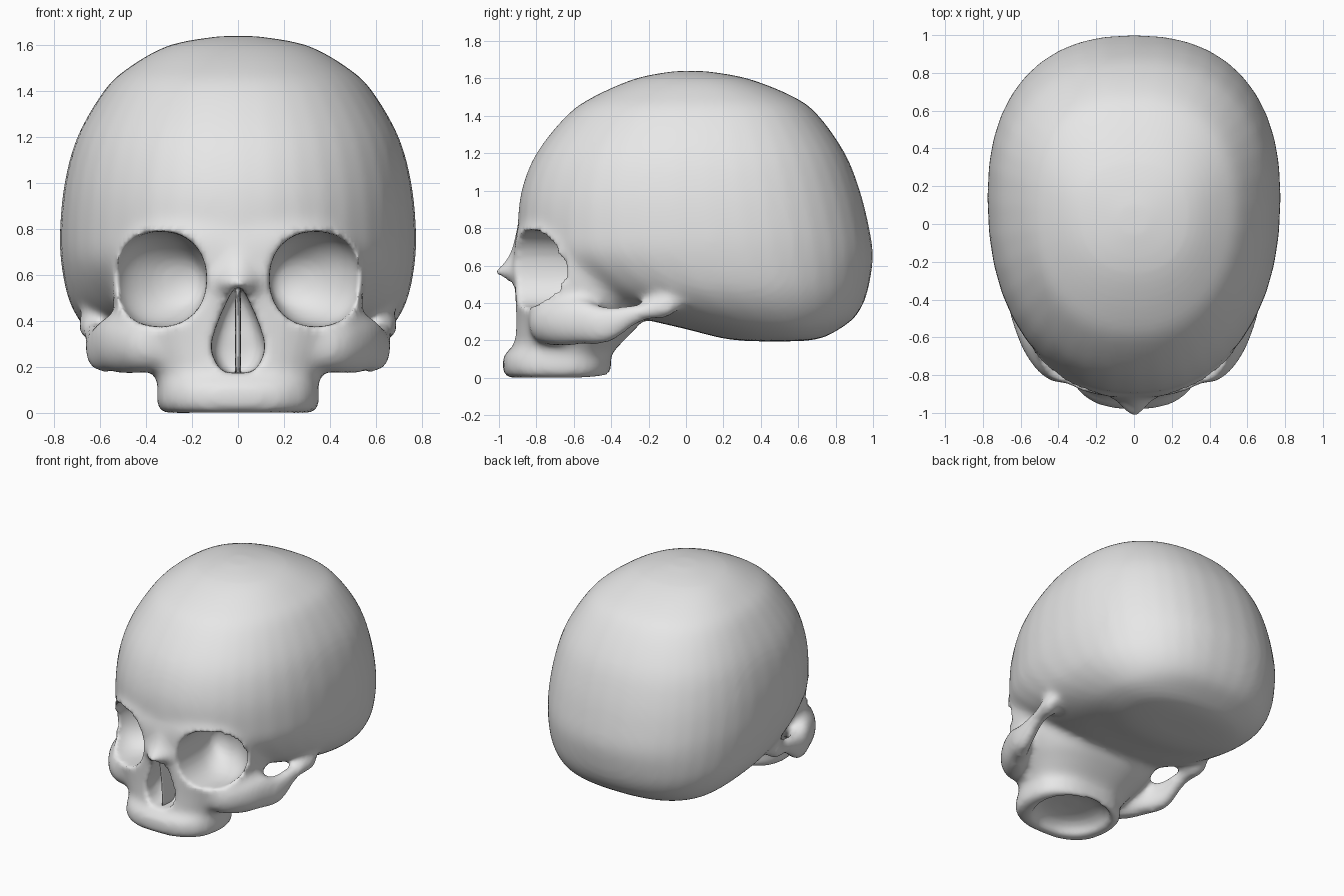
import bpy, bmesh
from math import cos, sin, pi, copysign
from mathutils import Vector

if "Cube" in bpy.data.objects:
    bpy.data.objects.remove(bpy.data.objects["Cube"])

bone = bpy.data.materials.new("bone_grey")
bone.use_nodes = True
bone.diffuse_color = (0.8, 0.8, 0.8, 1)
bone.node_tree.nodes["Principled BSDF"].inputs["Base Color"].default_value = (0.8, 0.8, 0.8, 1)

SIDES = 40


def spline(rows, steps=4):
    """Smoothly interpolate rows of numbers."""
    rows = [Vector(r) for r in rows]
    out = []
    for i in range(len(rows) - 1):
        a, b, c = rows[max(i - 1, 0)], rows[i], rows[i + 1]
        d = rows[min(i + 2, len(rows) - 1)]
        for k in range(steps):
            t = k / steps
            out.append(0.5 * (2 * b + (c - a) * t + (2 * a - 5 * b + 4 * c - d) * t * t
                              + (3 * b - a - 3 * c + d) * t ** 3))
    return out + [rows[-1]]


def outline(front, back):
    """Unit rounded outline, with its own squareness on each half."""
    points = []
    for k in range(SIDES):
        c, s = cos(2 * pi * k / SIDES), sin(2 * pi * k / SIDES)
        power = 2 / (back if s > 0 else front)
        points.append((copysign(abs(c) ** power, c), copysign(abs(s) ** power, s)))
    return points


def skin(bm, rings):
    """Close a stack of rings into a solid."""
    rings = [[bm.verts.new(p) for p in ring] for ring in rings]
    for lo, hi in zip(rings, rings[1:]):
        for k in range(SIDES):
            n = (k + 1) % SIDES
            bm.faces.new((lo[k], lo[n], hi[n], hi[k]))
    bm.faces.new(rings[0])
    bm.faces.new(rings[-1])


def loft(bm, rows, front=2.3, back=2.3):
    """Stack level outlines given as (z, half width, front y, back y)."""
    rings = []
    for z, w, y0, y1 in spline(rows):
        mid = y0 + (y1 - y0) * 0.55
        rings.append([(w * u, mid + v * (y1 - mid if v > 0 else mid - y0), z)
                      for u, v in outline(front, back)])
    skin(bm, rings)


def tube(bm, rows):
    """Mirrored tubes running front to back, given as (x, y, z, x radius, z radius)."""
    for side in (1, -1):
        skin(bm, [[(side * (x + rx * u), y, z + rz * v) for u, v in outline(2.2, 2.2)]
                  for x, y, z, rx, rz in spline(rows)])


def make(name, bm):
    bmesh.ops.recalc_face_normals(bm, faces=bm.faces)
    mesh = bpy.data.meshes.new(name)
    bm.to_mesh(mesh)
    bm.free()
    obj = bpy.data.objects.new(name, mesh)
    bpy.context.collection.objects.link(obj)
    return obj


def bake(obj):
    graph = bpy.context.evaluated_depsgraph_get()
    mesh = bpy.data.meshes.new_from_object(obj.evaluated_get(graph))
    obj.modifiers.clear()
    obj.data = mesh


def fuse(obj, voxel, rounds):
    """Merge overlapping solids into one skin and soften the joins."""
    remesh = obj.modifiers.new("fuse", 'REMESH')
    remesh.mode = 'VOXEL'
    remesh.voxel_size = voxel
    soft = obj.modifiers.new("soften", 'SMOOTH')
    soft.factor = 0.5
    soft.iterations = rounds
    bake(obj)


bm = bmesh.new()
# Braincase
loft(bm, [(0.195, 0.2, 0.35, 0.6), (0.21, 0.4, 0.2, 0.72), (0.26, 0.54, 0, 0.82),
          (0.32, 0.62, -0.25, 0.9), (0.4, 0.69, -0.5, 0.95), (0.5, 0.74, -0.7, 0.98),
          (0.65, 0.77, -0.88, 1), (0.8, 0.775, -0.9, 0.98), (1, 0.755, -0.88, 0.93),
          (1.2, 0.7, -0.8, 0.85), (1.4, 0.585, -0.64, 0.71), (1.5, 0.48, -0.5, 0.58),
          (1.6, 0.3, -0.27, 0.33), (1.64, 0.08, -0.06, 0.1)], front=2.2, back=2.35)
# Upper jaw, midface and brow
loft(bm, [(0, 0.33, -0.96, -0.42), (0.04, 0.355, -0.98, -0.4), (0.12, 0.35, -0.975, -0.4),
          (0.16, 0.36, -0.93, -0.37), (0.22, 0.4, -0.92, -0.31), (0.3, 0.46, -0.915, -0.24),
          (0.42, 0.53, -0.915, -0.2), (0.6, 0.55, -0.92, -0.2), (0.75, 0.53, -0.915, -0.2),
          (0.85, 0.46, -0.88, -0.2), (0.95, 0.36, -0.84, -0.2)], front=2.6, back=2.4)
# Nasal bones
loft(bm, [(0.46, 0.09, -0.92, -0.7), (0.52, 0.11, -0.97, -0.7), (0.56, 0.12, -1.035, -0.7),
          (0.62, 0.14, -0.97, -0.7), (0.7, 0.16, -0.93, -0.7), (0.8, 0.16, -0.9, -0.7)],
     front=1.5)
# Cheekbones running back into the arches
tube(bm, [(0.38, -0.84, 0.3, 0.04, 0.05), (0.38, -0.79, 0.3, 0.12, 0.11),
          (0.46, -0.68, 0.3, 0.12, 0.13), (0.54, -0.56, 0.3, 0.09, 0.125),
          (0.59, -0.46, 0.28, 0.07, 0.105), (0.61, -0.38, 0.29, 0.055, 0.09),
          (0.62, -0.29, 0.33, 0.05, 0.06), (0.63, -0.2, 0.36, 0.05, 0.05),
          (0.64, -0.1, 0.38, 0.06, 0.06), (0.65, -0.04, 0.39, 0.03, 0.03)])
skull = make("skull", bm)
fuse(skull, 0.025, 6)

bm = bmesh.new()
# Eye sockets
tube(bm, [(0.24, -0.47, 0.57, 0.03, 0.03), (0.26, -0.5, 0.57, 0.11, 0.1),
          (0.31, -0.58, 0.575, 0.175, 0.165), (0.335, -0.68, 0.58, 0.2, 0.2),
          (0.34, -0.85, 0.583, 0.203, 0.207), (0.34, -1.1, 0.585, 0.203, 0.207)])
# Pear-shaped nose opening
loft(bm, [(0.175, 0.05, -1.15, -0.76), (0.2, 0.085, -1.15, -0.75), (0.26, 0.112, -1.15, -0.74),
          (0.32, 0.112, -1.15, -0.74), (0.42, 0.078, -1.15, -0.74), (0.5, 0.04, -1.15, -0.76),
          (0.55, 0.015, -1.15, -0.8)], front=4, back=4)
# Hollow of the palate
loft(bm, [(-0.05, 0.27, -0.9, -0.42), (0.03, 0.25, -0.89, -0.43), (0.08, 0.18, -0.83, -0.48),
          (0.1, 0.06, -0.72, -0.58)])
cutter = make("socket_cutter", bm)
cutter.hide_render = True

cut = skull.modifiers.new("sockets", 'BOOLEAN')
cut.operation = 'DIFFERENCE'
cut.solver = 'EXACT'
cut.object = cutter
bake(skull)
bpy.data.objects.remove(cutter)
fuse(skull, 0.018, 4)

# Thin wall inside the nose
bm = bmesh.new()
loft(bm, [(0.17, 0.012, -0.88, -0.68), (0.35, 0.014, -0.89, -0.68), (0.54, 0.012, -0.92, -0.68)])
septum = make("nasal_septum", bm)

for obj in (skull, septum):
    obj.data.materials.clear()
    obj.data.materials.append(bone)
    obj.data.shade_smooth()
